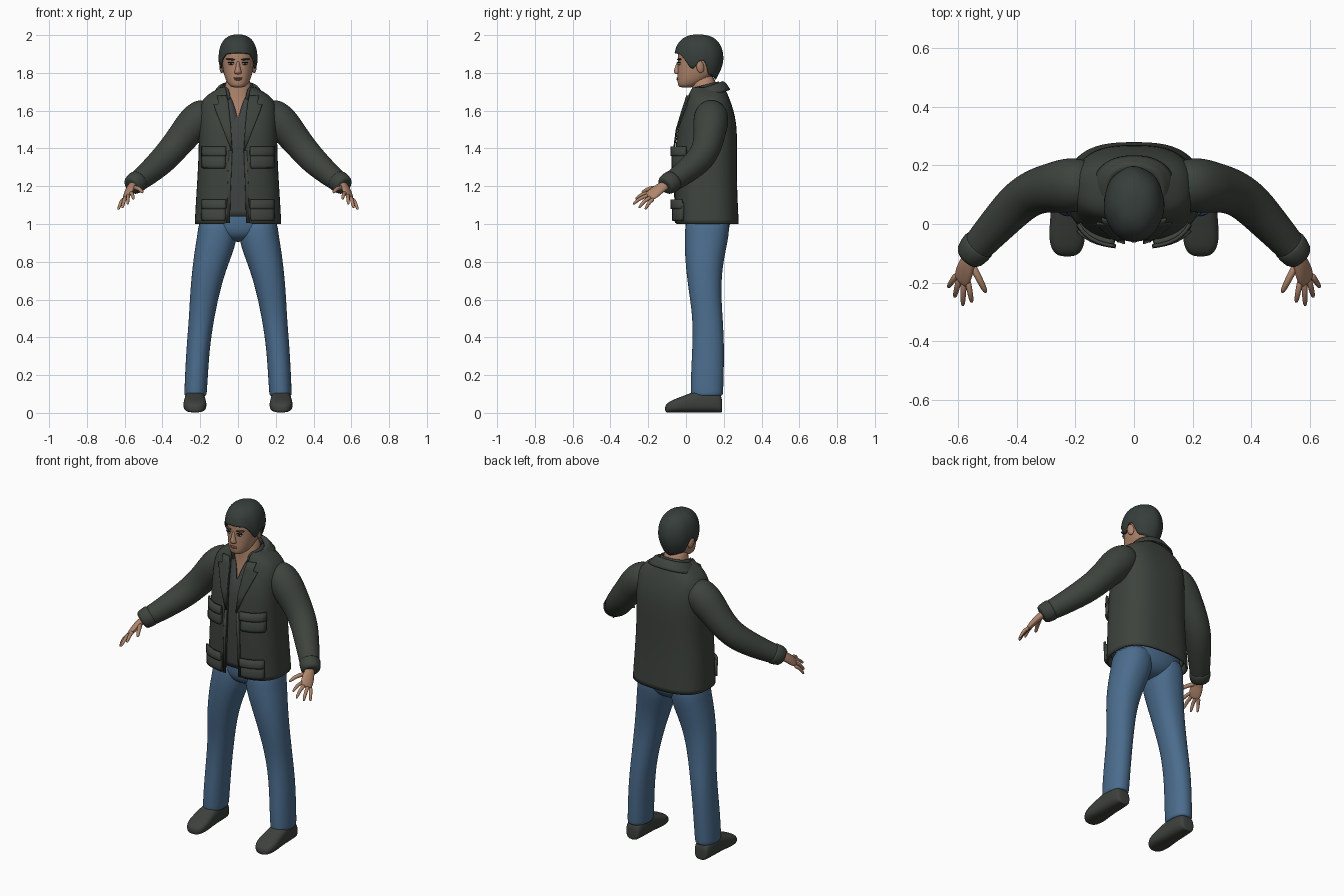
import bpy, bmesh, math
from mathutils import Vector, Euler

cube = bpy.data.objects.get("Cube")
if cube:
    bpy.data.objects.remove(cube, do_unlink=True)


def material(name, r, g, b):
    m = bpy.data.materials.new(name)
    m.use_nodes = True
    m.diffuse_color = (r, g, b, 1)
    bsdf = m.node_tree.nodes["Principled BSDF"]
    bsdf.inputs["Base Color"].default_value = (r, g, b, 1)
    bsdf.inputs["Roughness"].default_value = 0.8
    return m


JACKET = material("olive_cloth", .047, .056, .047)
SHIRT = material("grey_cloth", .05, .058, .054)
DENIM = material("blue_denim", .07, .15, .265)
SKIN = material("skin", .43, .235, .15)
HAIR = material("dark_hair", .038, .049, .043)
SHOE = material("shoe_leather", .047, .053, .045)
LIPS = material("lips", .3, .13, .09)
WHITE = material("eye_white", .4, .36, .32)
DARK = material("dark_trim", .012, .012, .011)


def finish(name, bm, mat, sub=0, thick=0.0):
    bmesh.ops.recalc_face_normals(bm, faces=bm.faces)
    mesh = bpy.data.meshes.new(name)
    bm.to_mesh(mesh)
    bm.free()
    mesh.materials.append(mat)
    for poly in mesh.polygons:
        poly.use_smooth = True
    obj = bpy.data.objects.new(name, mesh)
    bpy.context.collection.objects.link(obj)
    if sub:
        mod = obj.modifiers.new("smooth", "SUBSURF")
        mod.levels = mod.render_levels = sub
    if thick:
        mod = obj.modifiers.new("thickness", "SOLIDIFY")
        mod.thickness, mod.offset = thick, 0
    return obj


def skin_rows(name, rows, mat, closed=True, caps=True, sub=1, thick=0.0, side=1):
    """Join rows of points into a surface; side=-1 mirrors it."""
    bm = bmesh.new()
    vs = [[bm.verts.new((p[0] * side, p[1], p[2])) for p in row] for row in rows]
    n = len(vs[0])
    for a, b in zip(vs, vs[1:]):
        for i in range(n if closed else n - 1):
            j = (i + 1) % n
            bm.faces.new((a[i], a[j], b[j], b[i]))
    if closed and caps:
        bm.faces.new(vs[0])
        bm.faces.new(vs[-1])
    bmesh.ops.remove_doubles(bm, verts=bm.verts, dist=1e-5)
    return finish(name, bm, mat, sub, thick)


def power(v, p):
    return math.copysign(abs(v) ** (2 / p), v)


def ring(z, cx, y0, y1, rx, p=2.2, gap=None, tilt=0, n=24):
    """Level rounded section; a gap leaves it open at the front."""
    cy, ry = (y0 + y1) / 2, (y1 - y0) / 2
    if gap is None:
        angles = [2 * math.pi * i / n for i in range(n)]
    else:
        a0 = math.asin(min(1, gap / rx) ** (p / 2))
        angles = [a0 + (2 * math.pi - 2 * a0) * i / n for i in range(n + 1)]
    pts = []
    for a in angles:
        y = -ry * power(math.cos(a), p)
        pts.append((cx + rx * power(math.sin(a), p), cy + y, z + tilt * y))
    return pts


def tube(name, path, mat, side=1, width=None, n=16, sub=1):
    """Path entries are x, y, z, half width, half thickness."""
    c = [Vector(p[:3]) for p in path]
    rows = []
    for i, p in enumerate(path):
        t = (c[min(i + 1, len(c) - 1)] - c[max(i - 1, 0)]).normalized()
        u = (width or t.cross(Vector((0, 0, 1))))
        u = (u - t * u.dot(t)).normalized()
        v = u.cross(t)
        rows.append([c[i] + u * p[3] * math.cos(2 * math.pi * k / n)
                     + v * p[-1] * math.sin(2 * math.pi * k / n) for k in range(n)])
    return skin_rows(name, rows, mat, sub=sub, side=side)


def blob(name, loc, size, mat, rot=(0, 0, 0)):
    bm = bmesh.new()
    bmesh.ops.create_uvsphere(bm, u_segments=16, v_segments=10, radius=1)
    turn = Euler(rot).to_matrix()
    for v in bm.verts:
        v.co = turn @ Vector([a * b for a, b in zip(v.co, size)]) + Vector(loc)
    return finish(name, bm, mat)


def lerp(table, t):
    for a, b in zip(table, table[1:]):
        if t <= b[0]:
            k = max(0, (t - a[0]) / (b[0] - a[0]))
            return [u + (v - u) * k for u, v in zip(a, b)]
    return table[-1]


# Jacket body: z, front, back, half width, half opening
BODY = [(1.0, -.05, .275, .225, .045), (1.1, -.052, .27, .22, .042),
        (1.25, -.055, .264, .21, .036), (1.4, -.053, .266, .203, .03),
        (1.53, -.035, .265, .203, .04), (1.62, -.002, .242, .203, .05),
        (1.67, .012, .222, .175, .058), (1.7, .02, .21, .125, .062),
        (1.72, .025, .195, .092, .065)]
P = 2.7
skin_rows("jacket_body", [ring(z, 0, a, b, w, P, g, n=32) for z, a, b, w, g in BODY],
          JACKET, closed=False, sub=2, thick=.01)


def patch(name, rows, lift, side, mat=JACKET, thick=.008, n=8):
    """Plate lying on the jacket front; rows are z, inner x, outer x."""
    pts = []
    for z, xa, xb in rows:
        _, y0, y1, rx, _ = lerp(BODY, z)
        row = []
        for i in range(n + 1):
            x = xa + (xb - xa) * i / n
            f = max(0, 1 - (x / rx) ** P) ** (1 / P)
            row.append((x, (y0 + y1) / 2 - f * (y1 - y0) / 2 - lift, z))
        pts.append(row)
    obj = skin_rows(name, pts, mat, closed=False, sub=0, thick=thick, side=side)
    bpy.ops.object.select_all(action='DESELECT')
    obj.select_set(True)
    bpy.context.view_layer.objects.active = obj
    bpy.ops.object.shade_smooth_by_angle(angle=math.radians(40))


# Shirt with a V neck, and the chest and neck inside it
SHIRT_V = [(1.53, 0), (1.6, .003), (1.65, .03), (1.7, .052), (1.72, .055)]
skin_rows("shirt", [ring(z, 0, a + .014, b - .02, w - .012, P, lerp(SHIRT_V, z)[1])
                    for z, a, b, w, g in [(1.04,) + BODY[0][1:]] + BODY[1:]],
          SHIRT, closed=False, sub=1, thick=.004)
skin_rows("neck", [ring(*r) for r in [(1.5, 0, .0, .2, .12), (1.6, 0, .02, .2, .12),
          (1.66, 0, .03, .18, .09), (1.71, 0, .03, .16, .068), (1.8, 0, .03, .155, .064)]], SKIN)
skin_rows("shirt_collar", [ring(1.68, 0, .012, .185, .09, 2.2, .036, .3),
          ring(1.735, 0, .018, .172, .078, 2.2, .052, .25)], SHIRT,
          closed=False, sub=1, thick=.006)
skin_rows("jacket_collar", [ring(1.675, 0, -.003, .232, .14, 2.3, .07, .3),
          ring(1.705, 0, .008, .215, .115, 2.3, .065, .3),
          ring(1.732, 0, .015, .195, .095, 2.3, .065, .35),
          ring(1.70, 0, .02, .18, .085, 2.3, .065, .3)],
          JACKET, closed=False, sub=1, thick=.008)

for side, tag in ((1, "left_"), (-1, "right_")):
    # Lapels, plackets and pockets
    patch(tag + "lapel", [(1.39, .03, .036), (1.5, .037, .078), (1.6, .046, .118),
                          (1.63, .05, .128), (1.636, .05, .102), (1.68, .06, .11)], .012, side)
    patch(tag + "placket", [(1.005, .043, .06), (1.2, .038, .055), (1.39, .03, .047)], .006, side)
    for label, low in (("chest", 1.295), ("lower", 1.015)):
        patch(tag + label + "_pocket", [(low, .07, .182), (low + .015, .066, .188),
                                        (low + .1, .068, .186)], .014, side, thick=.022)
        patch(tag + label + "_flap", [(low + .065, .064, .19), (low + .075, .062, .192),
                                      (low + .115, .064, .19)], .026, side, thick=.012)

    # Sleeve and cuff
    tube(tag + "sleeve", [(.13, .135, 1.605, .07), (.19, .135, 1.575, .094),
         (.235, .13, 1.53, .095), (.27, .125, 1.49, .088), (.33, .115, 1.415, .08),
         (.39, .08, 1.345, .076), (.45, .015, 1.29, .068), (.51, -.05, 1.24, .059),
         (.557, -.105, 1.207, .052), (.56, -.109, 1.205, .035)], JACKET, side, sub=2)
    tube(tag + "cuff", [(.525, -.066, 1.231, .054), (.526, -.067, 1.23, .062),
         (.563, -.112, 1.203, .056), (.565, -.114, 1.201, .04)], JACKET, side)

    # Hand: the palm widens toward the little finger
    across = Vector((.55, .35, -.5))
    tube(tag + "palm", [(.545, -.09, 1.215, .028, .024), (.567, -.13, 1.195, .03, .02),
         (.577, -.16, 1.172, .038, .019), (.588, -.19, 1.148, .036, .014),
         (.592, -.198, 1.14, .026, .009)], SKIN, side, across, sub=2)
    fingers = {"index": ((.566, -.198, 1.162), (.553, -.268, 1.13)),
               "middle": ((.581, -.2, 1.15), (.584, -.28, 1.103)),
               "ring": ((.597, -.19, 1.138), (.612, -.25, 1.083)),
               "little": ((.608, -.176, 1.128), (.634, -.216, 1.075)),
               "thumb": ((.548, -.148, 1.19), (.504, -.235, 1.165))}
    for label, (a, b) in fingers.items():
        a, b = Vector(a), Vector(b)
        r = .0125 if label == "thumb" else .0105
        path = []
        for t, k in ((-.1, .9), (.1, 1.1), (.5, 1), (.85, .85), (1, .5)):
            bow = Vector((0, 0, .012 * math.sin(math.pi * max(t, 0))))
            path.append((*(a.lerp(b, t) + bow), r * k))
        tube(tag + label + "_finger", path, SKIN, side, n=8)

    # Trouser leg
    skin_rows(tag + "trouser_leg", [ring(*r) for r in [
        (.088, .226, .027, .193, .056), (.095, .225, .025, .197, .06), (.2, .22, .025, .2, .061),
        (.35, .211, .034, .203, .062), (.5, .193, .035, .195, .067), (.62, .178, .018, .187, .077),
        (.75, .155, .0, .19, .089), (.87, .123, -.008, .213, .106), (.95, .108, -.008, .23, .106),
        (1.05, .105, 0, .23, .1)]], DENIM, sub=2, side=side)

    # Shoe: sections from heel to toe of y, half width, height
    sections = [(.192, .03, .06), (.185, .046, .1), (.13, .054, .12), (.06, .055, .118),
                (.0, .06, .094), (-.05, .063, .075), (-.09, .053, .058), (-.112, .028, .036)]
    skin_rows(tag + "shoe", [[(.228 + w * power(math.sin(2 * math.pi * i / 20), 2.8), y,
              h / 2 + .002 - h / 2 * power(math.cos(2 * math.pi * i / 20), 2.8)) for i in range(20)]
              for y, w, h in sections], SHOE, sub=2, side=side)

    # Ear, eye and brow
    blob(tag + "ear", (side * .087, .075, 1.832), (.011, .021, .034), SKIN, (.2, 0, side * .3))
    blob(tag + "eye", (side * .036, -.037, 1.848), (.015, .007, .006), WHITE, (0, 0, side * .25))
    blob(tag + "iris", (side * .036, -.041, 1.848), (.006, .004, .006), DARK)
    blob(tag + "lashes", (side * .037, -.038, 1.855), (.019, .008, .0035), DARK, (0, 0, side * .25))
    blob(tag + "brow", (side * .04, -.036, 1.872), (.026, .01, .005), HAIR, (0, side * -.08, side * .25))

# Hips
skin_rows("trouser_hips", [ring(*r) for r in [(.905, 0, .06, .16, .06), (.93, 0, .015, .205, .13),
          (.97, 0, -.004, .23, .2), (1.03, 0, -.004, .24, .207), (1.1, 0, .0, .23, .2)]],
          DENIM, sub=2)

# Head and face
skin_rows("head", [ring(*r) for r in [
    (1.722, 0, -.03, .03, .028), (1.732, 0, -.042, .06, .046), (1.755, 0, -.046, .11, .062),
    (1.79, 0, -.046, .15, .075), (1.83, 0, -.045, .17, .082), (1.86, 0, -.044, .18, .085),
    (1.9, 0, -.045, .182, .086), (1.94, 0, -.035, .175, .078), (1.97, 0, .0, .14, .05)]],
    SKIN, sub=2)
skin_rows("nose", [ring(*r, n=12) for r in [
    (1.792, 0, -.052, -.02, .014), (1.799, 0, -.064, -.02, .021), (1.81, 0, -.066, -.02, .018),
    (1.835, 0, -.057, -.02, .011), (1.865, 0, -.047, -.02, .009)]], SKIN, sub=2)
blob("upper_lip", (0, -.042, 1.773), (.024, .01, .004), LIPS)
blob("lower_lip", (0, -.041, 1.765), (.02, .011, .005), LIPS)

# Hair: each column rises from the hairline to the crown
HAIRLINE = [(0, 1.905), (40, 1.9), (58, 1.865), (70, 1.82), (80, 1.82), (88, 1.865),
            (106, 1.865), (120, 1.79), (180, 1.765)]
hair = []
for s in range(11):
    row = []
    for i in range(48):
        a = 2 * math.pi * i / 48
        low = lerp(HAIRLINE, math.degrees(min(a, 2 * math.pi - a)))[1]
        z = low + (2 - low) * math.sin(s / 10 * math.pi / 2)
        up = (z - 1.865) / .135
        f = max(0, 1 - up ** 2.5) ** .4 if up > 0 else 1 - .5 * (-up) ** 1.5
        f *= 1 + .012 * math.sin(7 * a + 9 * z)
        row.append((.1 * f * math.sin(a), .067 - .127 * f * math.cos(a), z))
    hair.append(row)
skin_rows("hair", hair, HAIR, caps=False, sub=1, thick=.008)
